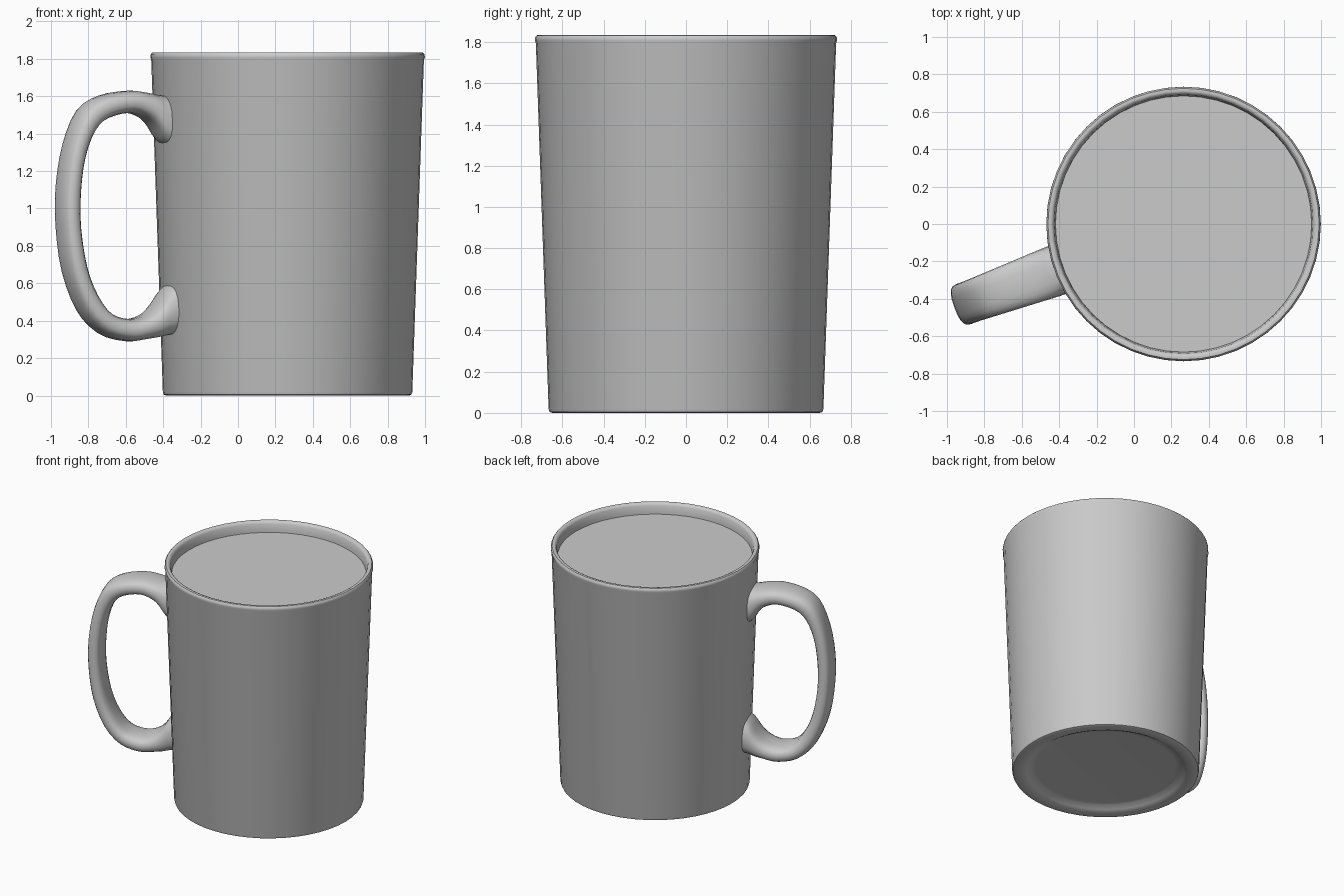
import bpy, bmesh, math
from mathutils import Vector

if "Cube" in bpy.data.objects:
    bpy.data.objects.remove(bpy.data.objects["Cube"])

CX = 0.265      # mug axis
SEG = 48


def finish(name, bm, angle=40):
    bmesh.ops.recalc_face_normals(bm, faces=bm.faces)
    me = bpy.data.meshes.new(name)
    bm.to_mesh(me)
    bm.free()
    ob = bpy.data.objects.new(name, me)
    bpy.context.collection.objects.link(ob)
    bpy.ops.object.select_all(action='DESELECT')
    ob.select_set(True)
    bpy.context.view_layer.objects.active = ob
    bpy.ops.object.shade_smooth_by_angle(angle=math.radians(angle))
    return ob


def skin(bm, rings):
    """Bridge consecutive closed rings of points and cap both ends."""
    vs = [[bm.verts.new(p) for p in ring] for ring in rings]
    n = len(vs[0])
    for a, b in zip(vs, vs[1:]):
        for i in range(n):
            j = (i + 1) % n
            bm.faces.new((a[i], a[j], b[j], b[i]))
    bm.faces.new(vs[0])
    bm.faces.new(vs[-1])


def lathe(name, profile):
    bm = bmesh.new()
    skin(bm, [[(CX + r * math.cos(2 * math.pi * i / SEG),
                r * math.sin(2 * math.pi * i / SEG), z) for i in range(SEG)]
              for r, z in profile])
    return finish(name, bm)


# Cup body: recessed base, tapered wall, rounded rim, inside wall and floor
lathe("cup_body", [
    (0.50, 0.035), (0.53, 0.033), (0.565, 0.012), (0.59, 0.0), (0.650, 0.0),
    (0.662, 0.005), (0.667, 0.018), (0.729, 1.795), (0.734, 1.808),
    (0.733, 1.822), (0.725, 1.833), (0.712, 1.835), (0.700, 1.830),
    (0.692, 1.815), (0.686, 1.77), (0.684, 1.74), (0.622, 0.12),
    (0.60, 0.085), (0.56, 0.075)])

# Drink surface near the rim
lathe("drink", [(0.682, 1.738), (0.687, 1.752)])

# Handle: outer and inner edge (radius, height) pairs, flared at the joints
EDGES = [
    (0.65, 1.595, 0.65, 1.31), (0.72, 1.605, 0.725, 1.36),
    (0.76, 1.61, 0.77, 1.43), (0.81, 1.62, 0.82, 1.48),
    (0.91, 1.63, 0.91, 1.51), (1.06, 1.605, 1.04, 1.48),
    (1.18, 1.53, 1.115, 1.41), (1.26, 1.35, 1.17, 1.27),
    (1.30, 1.12, 1.195, 1.09), (1.30, 0.90, 1.195, 0.90),
    (1.265, 0.66, 1.16, 0.69), (1.18, 0.45, 1.10, 0.54),
    (1.06, 0.33, 1.02, 0.44), (0.92, 0.29, 0.91, 0.41),
    (0.82, 0.30, 0.82, 0.435), (0.75, 0.31, 0.76, 0.49),
    (0.70, 0.32, 0.705, 0.57), (0.64, 0.33, 0.64, 0.62)]


def catmull(pts, steps):
    ps = [Vector(p) for p in pts]
    ps = [2 * ps[0] - ps[1]] + ps + [2 * ps[-1] - ps[-2]]
    out = []
    for a, b, c, d in zip(ps, ps[1:], ps[2:], ps[3:]):
        for k in range(steps):
            t = k / steps
            out.append(0.5 * (2 * b + (c - a) * t + (2 * a - 5 * b + 4 * c - d) * t * t
                              + (3 * b - a - 3 * c + d) * t ** 3))
    return out + [ps[-2]]


ang = math.radians(20)
out_dir = Vector((-math.cos(ang), -math.sin(ang), 0))
side = Vector((-math.sin(ang), math.cos(ang), 0))
up = Vector((0, 0, 1))


def power(v, e):
    return math.copysign(abs(v) ** e, v)


rings = []
for ro, zo, ri, zi in catmull(EDGES, 3):
    outer = out_dir * ro + up * zo
    inner = out_dir * ri + up * zi
    mid, half = (outer + inner) / 2, (outer - inner) / 2
    width = 0.114 + 0.022 * min(1, max(0, (1.2 - (ro + ri) / 2) / 0.45))
    rings.append([Vector((CX, 0, 0)) + mid
                  + half * power(math.cos(a), 0.75) + side * width * power(math.sin(a), 0.75)
                  for a in (2 * math.pi * i / 20 for i in range(20))])
bm = bmesh.new()
skin(bm, rings)
finish("handle", bm, 60)
